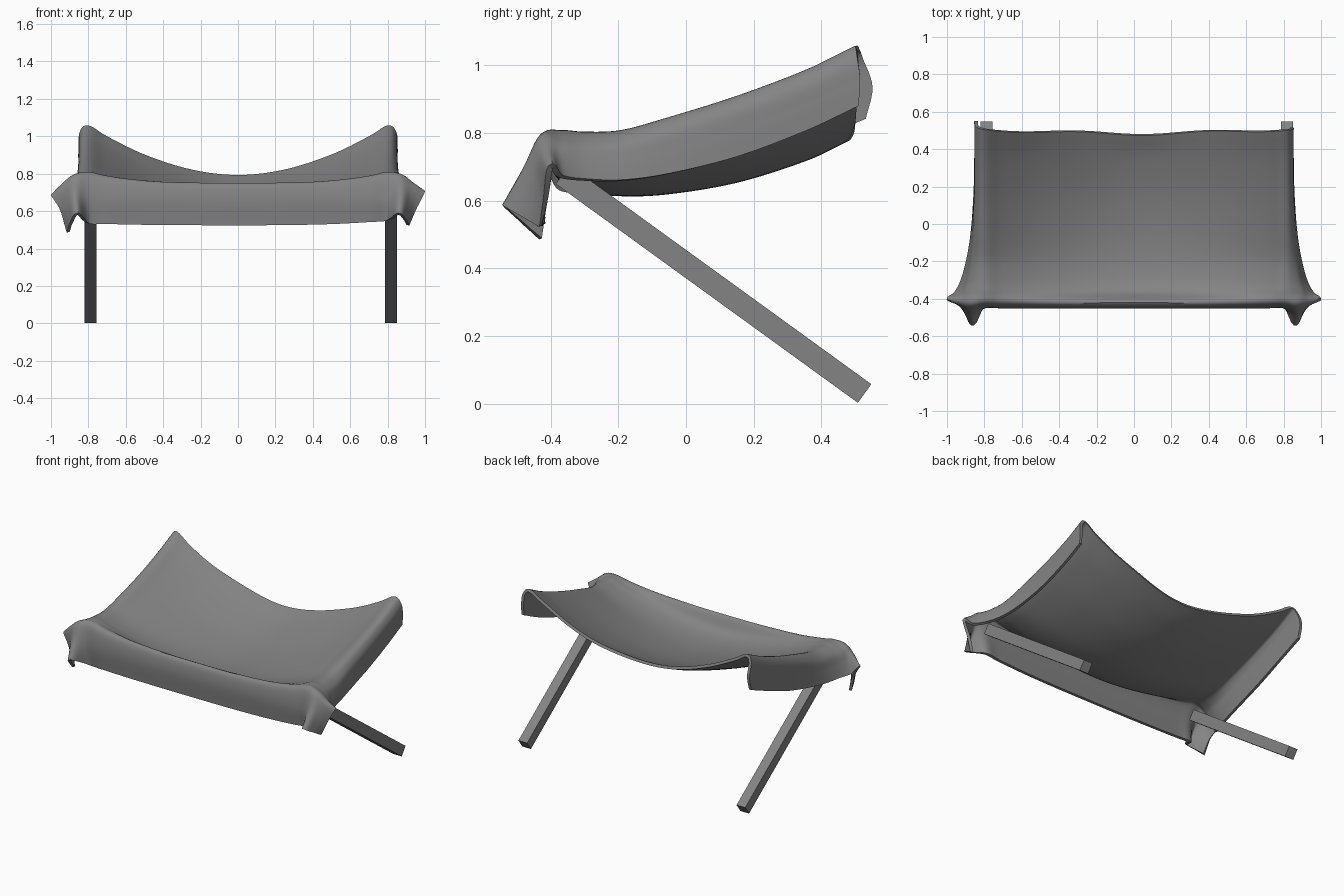
import bpy, bmesh, math
from mathutils import Vector

if "Cube" in bpy.data.objects:
    bpy.data.objects.remove(bpy.data.objects["Cube"])

# Sling: stations from back to front -> y, z centre, z rail, z flap hem, x flap hem
STATIONS = [
    (0.51, 0.785, 1.05, 0.88, 0.845),
    (0.35, 0.725, 0.975, 0.805, 0.845),
    (0.15, 0.662, 0.90, 0.73, 0.85),
    (-0.05, 0.628, 0.838, 0.68, 0.865),
    (-0.19, 0.622, 0.80, 0.66, 0.888),
    (-0.30, 0.635, 0.795, 0.662, 0.918),
    (-0.37, 0.668, 0.80, 0.672, 0.955),
]
XS = [0.0, 0.25, 0.5, 0.7, 0.8]


def half_net(side):
    drop = 0.038 if side < 0 else 0.0  # the left side hangs a little lower
    net = []
    for i, (y, zc, zr, zh, xh) in enumerate(STATIONS):
        row = []
        for x in XS:
            dy = -0.025 * (1 - (x / 0.8) ** 2) if i == 0 else 0
            row.append((x, y + dy, zc + (zr - zc) * (x / 0.8) ** 1.9))
        out = 0.04 if (i == 0 and side < 0) else 0.01 if i == 0 else 0
        xm = 0.838 + 0.4 * (xh - 0.845)
        row.append((xm, y + out * 0.3, zr - 0.03))
        row.append(((xm + xh) / 2 + 0.003, y + out, (zr + zh - drop) / 2 - 0.01))
        row.append((xh, y + out * 0.5, zh - drop))
        net.append(row)
    # front roll, front flap and folded corner ears
    tip = 0.487 if side < 0 else 0.525
    net.append([(x, -0.42, 0.742 + 0.045 * (x / 0.8) ** 3) for x in XS] +
               [(0.87, -0.425, 0.785), (0.935, -0.415, 0.74),
                (0.995, -0.40, 0.70 - drop / 2)])
    net.append([(x, -0.442, 0.66 + 0.01 * x) for x in XS] +
               [(0.87, -0.475, 0.69), (0.915, -0.445, 0.66), (0.945, -0.415, 0.605)])
    net.append([(x, -0.432, 0.525 + (0.05 if side > 0 else 0.02) * x ** 3) for x in XS] +
               [(0.858, -0.535, 0.585), (0.892, -0.485, (tip + 0.585) / 2),
                (0.908, -0.43, tip)])
    return [[Vector((side * p[0], p[1], p[2])) for p in r] for r in net]


def smooth_line(pts, n):
    """Catmull-Rom curve through pts, n steps per span."""
    ext = [2 * pts[0] - pts[1]] + pts + [2 * pts[-1] - pts[-2]]
    out = []
    for i in range(len(pts) - 1):
        a, b, c, d = ext[i:i + 4]
        for k in range(n):
            t = k / n
            out.append(0.5 * (2 * b + (c - a) * t + (2 * a - 5 * b + 4 * c - d) * t * t
                              + (3 * b - a - 3 * c + d) * t ** 3))
    return out + [pts[-1]]


grey = bpy.data.materials.new("dark_grey")
grey.diffuse_color = (0.23, 0.23, 0.23, 1)
grey.use_nodes = True
grey.node_tree.nodes["Principled BSDF"].inputs["Base Color"].default_value = grey.diffuse_color

left, right = half_net(-1), half_net(1)
rows = [smooth_line(l[:0:-1] + r, 6) for l, r in zip(left, right)]
cols = [smooth_line([r[j] for r in rows], 6) for j in range(len(rows[0]))]

bm = bmesh.new()
grid = [[bm.verts.new(p) for p in c] for c in cols]
for a, b in zip(grid, grid[1:]):
    for k in range(len(a) - 1):
        bm.faces.new((a[k + 1], b[k + 1], b[k], a[k]))
# gentle waves along the back edge
for c in grid:
    for k in range(5):
        c[k].co.y += 0.008 * (1 - k / 5) * math.sin(9 * c[k].co.x - 2)
mesh = bpy.data.meshes.new("sling")
bm.to_mesh(mesh)
bm.free()
sling = bpy.data.objects.new("sling", mesh)
sling.data.materials.append(grey)
bpy.context.collection.objects.link(sling)
solid = sling.modifiers.new("thickness", 'SOLIDIFY')
solid.thickness = 0.018
solid.offset = 0
bpy.context.view_layer.objects.active = sling
sling.select_set(True)
bpy.ops.object.modifier_apply(modifier="thickness")
bpy.ops.object.shade_smooth_by_angle(angle=math.radians(50))

# Slanted legs from the front corners down to the back
foot, top = Vector((0.528, 0.03)), Vector((-0.365, 0.677))
d = top - foot
for name, x in (("left_leg", -0.788), ("right_leg", 0.818)):
    mid = (foot + top) / 2
    bpy.ops.mesh.primitive_cube_add(size=1, location=(x, mid.x, mid.y),
                                    rotation=(math.atan2(d.y, d.x), 0, 0))
    leg = bpy.context.object
    leg.name = name
    leg.scale = (0.064, d.length, 0.068)
    leg.data.materials.append(grey)
